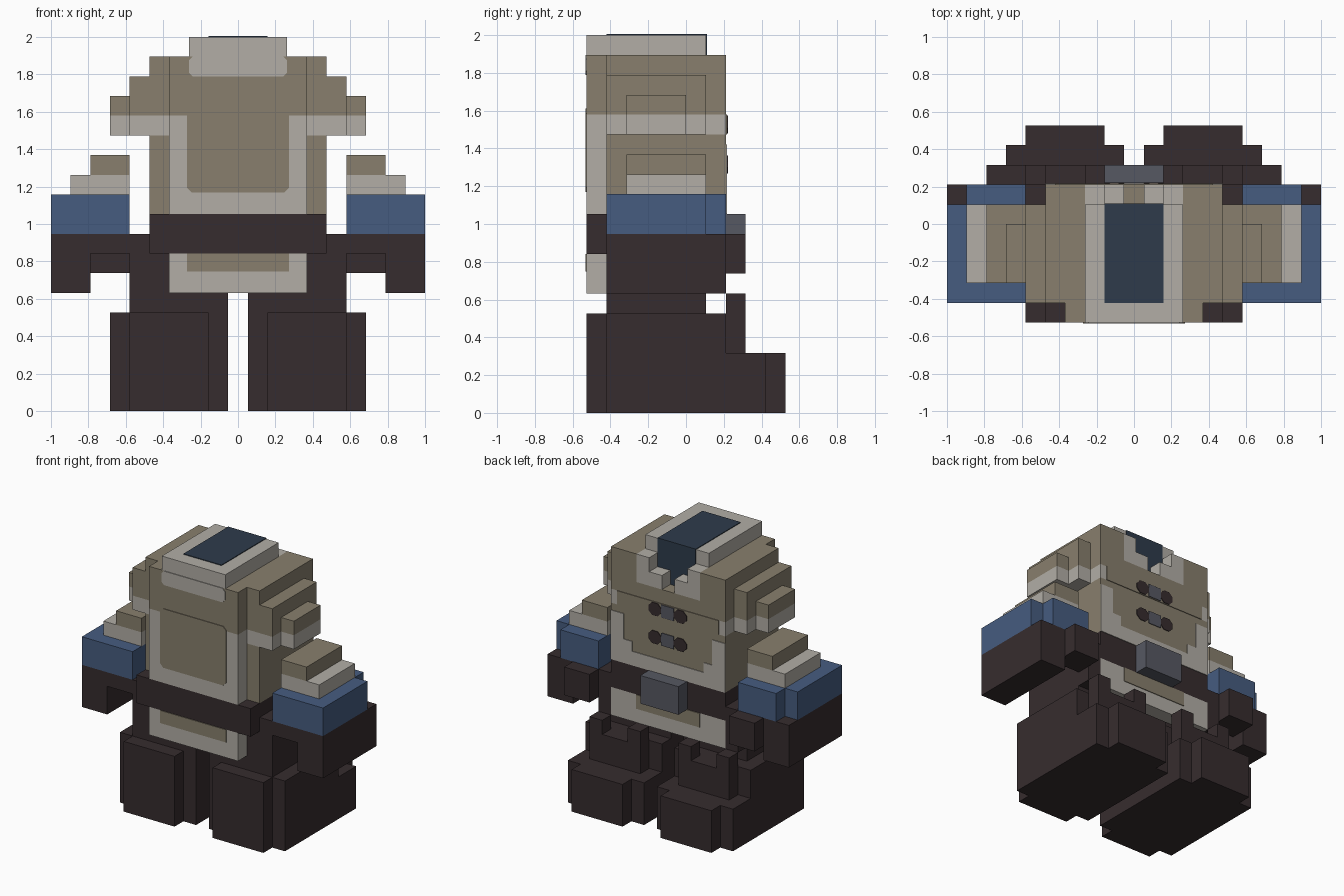
import bpy, bmesh

if "Cube" in bpy.data.objects:
    bpy.data.objects.remove(bpy.data.objects["Cube"])

U = 2 / 19          # one block
T = 0.05            # painted plate thickness, in blocks


def material(name, rgb):
    m = bpy.data.materials.new(name)
    lin = [((c / 255 + 0.055) / 1.055) ** 2.4 for c in rgb]
    m.diffuse_color = (*lin, 1)
    m.use_nodes = True
    m.node_tree.nodes["Principled BSDF"].inputs["Base Color"].default_value = m.diffuse_color
    return m


TAN = material("tan_cloth", (136, 127, 109))
LIGHT = material("light_trim", (178, 174, 166))
DARK = material("dark_leather", (54, 44, 46))
BLUE = material("blue_cuff", (70, 92, 128))
VISOR = material("visor_navy", (46, 59, 75))
STEEL = material("steel_grey", (86, 88, 98))


def finish(name, bm, mat):
    bmesh.ops.recalc_face_normals(bm, faces=bm.faces)
    bmesh.ops.scale(bm, vec=(U, U, U), verts=bm.verts)
    mesh = bpy.data.meshes.new(name)
    bm.to_mesh(mesh)
    bm.free()
    mesh.materials.append(mat)
    bpy.context.collection.objects.link(bpy.data.objects.new(name, mesh))


def block(name, mat, x, y, z, mirror=False):
    """Box from ranges in blocks, optionally repeated on the other side."""
    bm = bmesh.new()
    for s in ((1, -1) if mirror else (1,)):
        vs = bmesh.ops.create_cube(bm, size=1)["verts"]
        for v in vs:
            v.co = (s * (sum(x) / 2 + v.co.x * (x[1] - x[0])),
                    sum(y) / 2 + v.co.y * (y[1] - y[0]),
                    sum(z) / 2 + v.co.z * (z[1] - z[0]))
    finish(name, bm, mat)


def panel(name, mat, x, z, y, out, c=0.0, mirror=False):
    """Thin painted plate with clipped corners on a face at y, facing out."""
    bm = bmesh.new()
    (a, b), (d, e) = x, z
    if c:
        pts = [(a + c, d), (b - c, d), (b, d + c), (b, e - c),
               (b - c, e), (a + c, e), (a, e - c), (a, d + c)]
    else:
        pts = [(a, d), (b, d), (b, e), (a, e)]
    for s in ((1, -1) if mirror else (1,)):
        f = bm.faces.new([bm.verts.new((s * px, y, pz)) for px, pz in pts])
        r = bmesh.ops.extrude_face_region(bm, geom=[f])["geom"]
        for v in r:
            if isinstance(v, bmesh.types.BMVert):
                v.co.y += out * T
    finish(name, bm, mat)


# Boots with clipped corners, ankles and kneecaps
block("boot_sole", DARK, (.5, 6.5), (-4, 4), (0, 3), True)
block("boot_toe", DARK, (1.5, 5.5), (4, 5), (0, 3), True)
block("boot_heel", DARK, (1.5, 5.5), (-5, -4), (0, 5), True)
block("boot_shaft", DARK, (.5, 6.5), (-4, 2), (3, 5), True)
block("leg", DARK, (.5, 5.5), (-4, 1), (5, 6), True)
block("kneecap", DARK, (1.5, 5.5), (2, 3), (3, 5), True)
block("kneecap_inner_horn", DARK, (1.5, 2.5), (2, 3), (5, 6), True)
block("kneecap_outer_horn", DARK, (4.5, 5.5), (2, 3), (5, 6), True)

# Hips, robe skirt and belt
block("hip_core", DARK, (-4.5, 4.5), (-4, 1), (6, 8))
block("hip_side", DARK, (4.5, 5.5), (-4, 2), (6, 9), True)
block("skirt_plus_y", LIGHT, (-4.5, 4.5), (1, 2), (6, 8))
panel("skirt_plus_y_cloth", TAN, (-2.5, 2.5), (7, 8), 2, 1)
block("skirt_minus_y", LIGHT, (-3.5, 3.5), (-5, -4), (6, 8))
panel("skirt_minus_y_cloth", TAN, (-2.6, 2.6), (7.1, 8), -5, -1)
block("belt", DARK, (-4.5, 4.5), (-5, 2), (8, 10))
block("buckle", STEEL, (-1.5, 1.5), (2, 3), (8, 10))

# Torso in colour bands
block("torso_lower", TAN, (-4.5, 4.5), (-4, 2), (10, 14))
block("torso_band", LIGHT, (-4.5, 4.5), (-4, 2), (14, 15))
block("torso_upper", TAN, (-4.5, 4.5), (-4, 1), (15, 18))
block("chest", TAN, (-4.5, 4.5), (1, 2), (15, 16))
block("chest_side", TAN, (2.5, 4.5), (1, 2), (16, 18), True)
block("collar_outer", LIGHT, (1.5, 2.5), (1, 2), (16, 18), True)
block("collar_inner", LIGHT, (.5, 1.5), (1, 2), (16, 17), True)
panel("chest_cloth", TAN, (-4, 4), (14, 15), 2, 1)
panel("chest_trim", LIGHT, (-4.5, 4.5), (10, 11), 2, 1)
panel("chest_trim_side", LIGHT, (3.5, 4.5), (11, 13.5), 2, 1, 0, True)
panel("chest_trim_corner", LIGHT, (2.8, 3.5), (11, 11.7), 2, 1, 0, True)

# Chest fasteners
for z in (12, 14):
    panel("fastener_bar", STEEL, (-.5, .5), (z + .05, z + .95), 2 + T, 1)
    panel("fastener_knob", DARK, (.5, 1.5), (z + .05, z + .95), 2 + T, 1, .28, True)

# Slab on the other side, framed by trim
block("slab_lower", LIGHT, (-3.5, 3.5), (-5, -4), (10, 15))
block("slab_upper", TAN, (-3.5, 3.5), (-5, -4), (15, 18))
panel("slab_cloth", TAN, (-2.6, 2.6), (11.1, 15.3), -5, -1, .25)
panel("hood_trim", LIGHT, (-2.5, 2.5), (17, 18), -5, -1, .2)

# Hood and visor
block("hood", LIGHT, (-2.5, 2.5), (-5, 1), (18, 19))
block("visor_top", VISOR, (-1.5, 1.5), (-4, 1 + T), (19, 19 + T))
panel("visor_face", VISOR, (-1.5, 1.5), (16, 19), 1, 1)

# Stepped shoulders
for name, x, y, top in (("shoulder_inner", (4.5, 5.5), (-4, 1), 17),
                        ("shoulder_outer", (5.5, 6.5), (-3, 0), 16)):
    block(name + "_trim", LIGHT, x, y, (14, 15), True)
    block(name + "_cloth", TAN, x, y, (15, top), True)

# Forearms, cuffs and gloves
block("forearm_cloth", TAN, (5.5, 7.5), (-3, 1), (12, 13), True)
block("forearm_trim", LIGHT, (5.5, 8.5), (-3, 1), (11, 12), True)
block("cuff", BLUE, (5.5, 9.5), (-4, 1), (9, 11), True)
block("cuff_step", BLUE, (5.5, 8.5), (1, 2), (9, 11), True)
block("glove", DARK, (5.5, 9.5), (-4, 2), (8, 9), True)
block("glove_fingers", DARK, (7.5, 9.5), (-4, 2), (6, 8), True)
block("glove_thumb", DARK, (5.5, 7.5), (1, 3), (7, 8), True)
block("glove_thumb_top", DARK, (5.5, 7.5), (2, 3), (8, 9), True)
